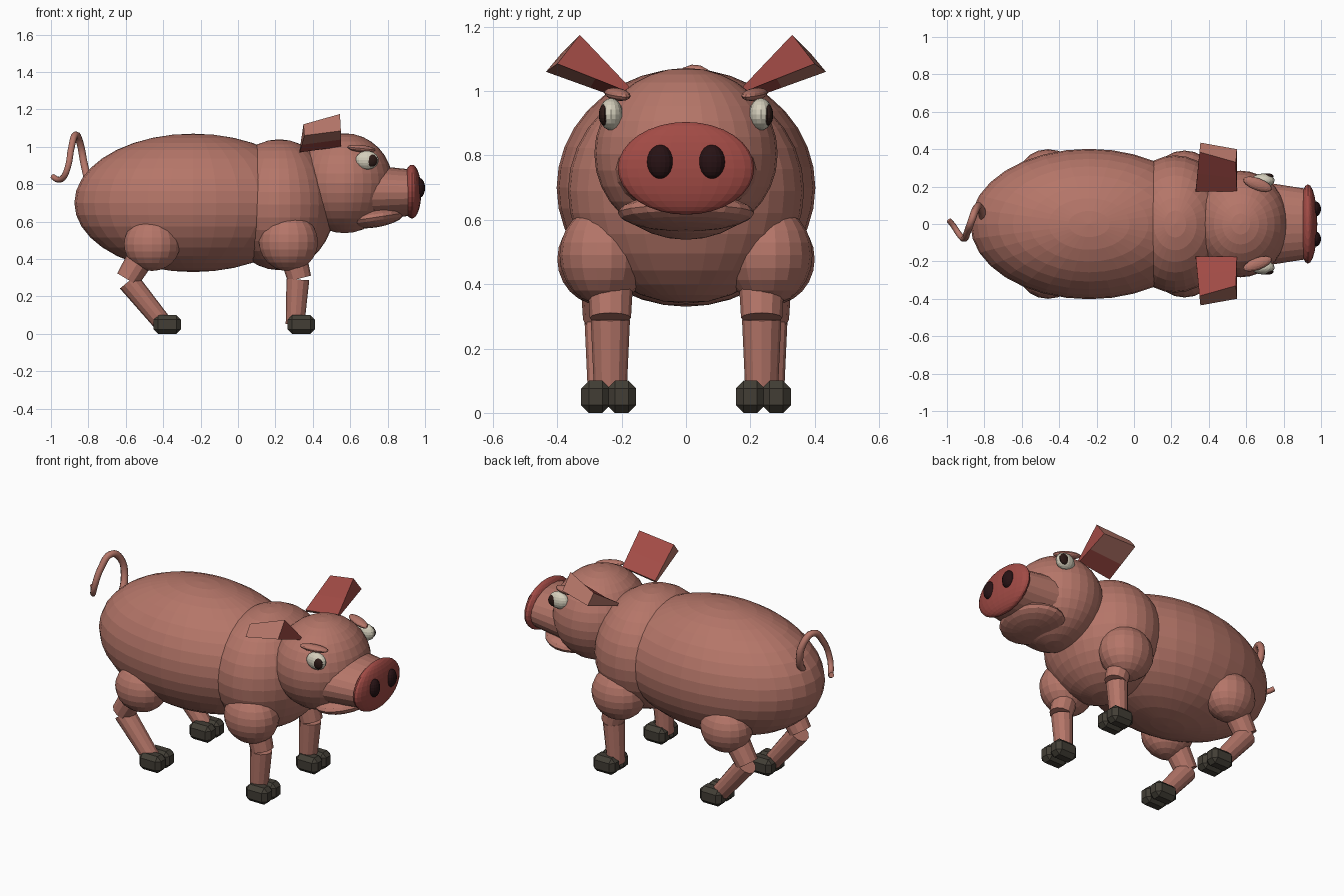
import bpy, bmesh, math
from mathutils import Vector, Matrix

cube = bpy.data.objects.get("Cube")
if cube:
    bpy.data.objects.remove(cube)


def material(name, rgb):
    m = bpy.data.materials.new(name)
    m.use_nodes = True
    m.diffuse_color = (*rgb, 1)
    node = next(n for n in m.node_tree.nodes if n.type == 'BSDF_PRINCIPLED')
    node.inputs["Base Color"].default_value = (*rgb, 1)
    return m


SKIN = material("pink skin", (0.46, 0.18, 0.14))
RED = material("red snout", (0.36, 0.07, 0.06))
HOOF = material("dark hoof", (0.055, 0.048, 0.036))
WHITE = material("eye white", (0.66, 0.62, 0.5))
PUPIL = material("pupil brown", (0.025, 0.01, 0.008))
NOSTRIL = material("nostril black", (0.02, 0.006, 0.007))


def finish(name, bm, *mats):
    bmesh.ops.recalc_face_normals(bm, faces=bm.faces)
    mesh = bpy.data.meshes.new(name)
    bm.to_mesh(mesh)
    bm.free()
    for m in mats:
        mesh.materials.append(m)
    ob = bpy.data.objects.new(name, mesh)
    bpy.context.collection.objects.link(ob)
    return ob


def ellipsoid(name, centre, radii, mat, segs=24, rings=14, turn=0, pitch=0):
    bm = bmesh.new()
    bmesh.ops.create_uvsphere(bm, u_segments=segs, v_segments=rings, radius=1)
    rot = Matrix.Rotation(turn, 4, 'Z') @ Matrix.Rotation(pitch, 4, 'Y')
    bm.transform(Matrix.Translation(centre) @ rot @ Matrix.Diagonal((*radii, 1)))
    return finish(name, bm, mat)


def limb(name, start, end, r1, r2, mat, segs=12, squash=1):
    # tapered cylinder between two points; squash flattens it across its width
    a, b = Vector(start), Vector(end)
    bm = bmesh.new()
    bmesh.ops.create_cone(bm, cap_ends=True, segments=segs, radius1=r1,
                          radius2=r2, depth=(b - a).length)
    turn = (b - a).to_track_quat('Z', 'Y').to_matrix().to_4x4()
    bm.transform(Matrix.Translation((a + b) / 2) @ turn)
    for v in bm.verts:
        v.co.z = a.z + (v.co.z - a.z) * squash
    return finish(name, bm, mat)


def toe(name, centre):
    bm = bmesh.new()
    bmesh.ops.create_cube(bm, size=1)
    bm.transform(Matrix.Translation(centre) @ Matrix.Diagonal((0.145, 0.09, 0.1, 1)))
    bmesh.ops.bevel(bm, geom=bm.edges[:], offset=0.024, segments=1, affect='EDGES')
    return finish(name, bm, HOOF)


def ear(name, s):
    # wedge that is thin at the head and thick at its outer end
    base = [(0.55, 0.175, 1.012), (0.33, 0.175, 0.985),
            (0.33, 0.185, 0.97), (0.55, 0.185, 1.0)]
    tip = [(0.545, 0.33, 1.175), (0.35, 0.385, 1.12),
           (0.355, 0.435, 1.06), (0.55, 0.4, 1.085)]
    bm = bmesh.new()
    loops = []
    for t in (0, 0.45, 1):
        pts = [Vector(p).lerp(Vector(q), t) for p, q in zip(base, tip)]
        loops.append([bm.verts.new((p.x, s * p.y, p.z)) for p in pts])
    bm.faces.new(loops[0])
    bm.faces.new(loops[-1])
    for part in range(2):
        lo, hi = loops[part], loops[part + 1]
        for i in range(4):
            j = (i + 1) % 4
            f = bm.faces.new((lo[i], lo[j], hi[j], hi[i]))
            # red lining on the top, the front and the inner underside
            f.material_index = int(i in (0, 3) or (i == 2 and part == 0))
    return finish(name, bm, SKIN, RED)


# Trunk and head
ellipsoid("body", (-0.24, 0, 0.70), (0.635, 0.402, 0.37), SKIN, 32, 18)
ellipsoid("chest", (0.22, 0, 0.69), (0.30, 0.367, 0.35), SKIN, 32, 16)
ellipsoid("head", (0.57, 0, 0.805), (0.258, 0.285, 0.267), SKIN, 32, 16)
limb("muzzle", (0.62, 0, 0.755), (0.91, 0, 0.755), 0.235, 0.19, SKIN, 24, 0.66)
ellipsoid("jaw", (0.73, 0, 0.622), (0.16, 0.212, 0.054), SKIN, 20, 10, pitch=-0.15)
ellipsoid("snout", (0.93, 0, 0.76), (0.05, 0.212, 0.144), RED, 24, 16)

# Tail: a tapering curled tube
path = [(-0.80, 0.02, 0.81), (-0.825, 0.09, 0.92), (-0.845, 0.08, 1.02),
        (-0.868, 0.02, 1.063), (-0.89, -0.04, 1.0), (-0.91, -0.078, 0.89),
        (-0.935, -0.055, 0.835), (-0.965, -0.01, 0.825), (-0.99, 0.02, 0.84)]
curve = bpy.data.curves.new("tail", 'CURVE')
curve.dimensions = '3D'
curve.bevel_depth = 0.022
curve.bevel_resolution = 2
curve.resolution_u = 4
curve.use_fill_caps = True
spline = curve.splines.new('BEZIER')
spline.bezier_points.add(len(path) - 1)
for i, (bp, p) in enumerate(zip(spline.bezier_points, path)):
    bp.co = p
    bp.handle_left_type = bp.handle_right_type = 'AUTO'
    bp.radius = 1 - 0.04 * i
curve.materials.append(SKIN)
bpy.context.collection.objects.link(bpy.data.objects.new("tail", curve))

# Paired parts
for side, s in (("left", 1), ("right", -1)):
    ear(f"{side}_ear", s)
    ellipsoid(f"{side}_nostril", (0.97, s * 0.08, 0.78), (0.03, 0.041, 0.053), NOSTRIL, 16, 10)
    ellipsoid(f"{side}_eye", (0.69, s * 0.233, 0.928), (0.062, 0.037, 0.05), WHITE, 16, 10)
    ellipsoid(f"{side}_pupil", (0.714, s * 0.254, 0.926), (0.032, 0.017, 0.033), PUPIL, 16, 10)
    ellipsoid(f"{side}_brow", (0.66, s * 0.213, 0.99), (0.082, 0.032, 0.019), SKIN,
              16, 8, turn=-s * 0.35, pitch=0.1)

    # Front leg
    y = s * 0.235
    ellipsoid(f"{side}_shoulder", (0.27, s * 0.255, 0.49), (0.16, 0.138, 0.155), SKIN, 18, 12)
    limb(f"{side}_front_upper_leg", (0.285, y, 0.46), (0.328, y, 0.295), 0.074, 0.064, SKIN)
    limb(f"{side}_front_lower_leg", (0.32, y, 0.29), (0.305, y, 0.05), 0.061, 0.05, SKIN)

    # Back leg
    y = s * 0.255
    ellipsoid(f"{side}_hip", (-0.46, s * 0.268, 0.478), (0.152, 0.132, 0.142), SKIN, 18, 12)
    limb(f"{side}_back_upper_leg", (-0.50, y, 0.44), (-0.59, y, 0.29), 0.075, 0.065, SKIN)
    limb(f"{side}_back_lower_leg", (-0.585, y, 0.28), (-0.405, y, 0.06), 0.06, 0.05, SKIN)

    # Cloven hooves
    for end, x in (("front", 0.338), ("back", -0.378)):
        for toe_name, ty in (("inner", 0.2), ("outer", 0.281)):
            toe(f"{side}_{end}_{toe_name}_toe", (x, s * ty, 0.05))
